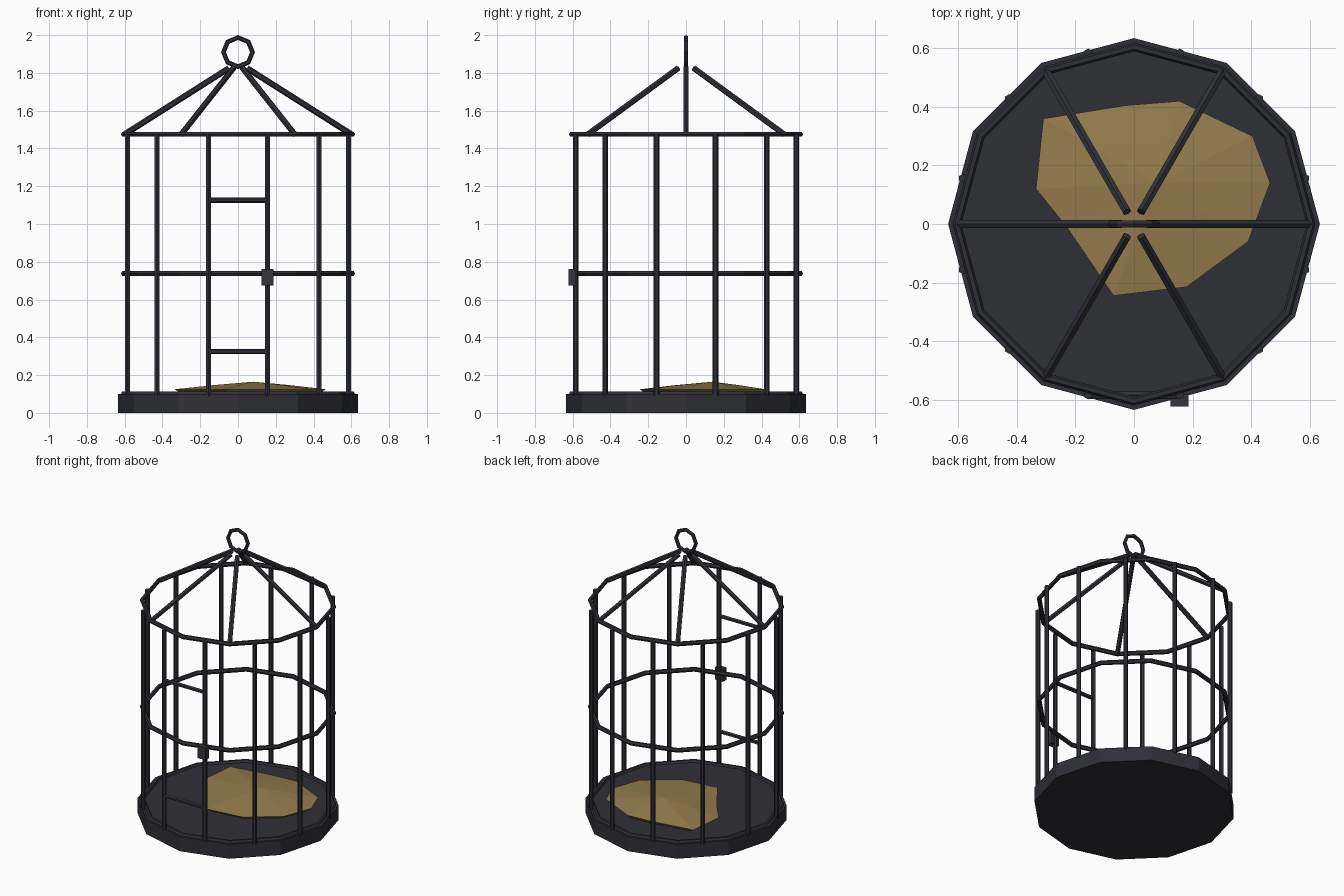
import bpy, bmesh, math
from mathutils import Vector

if "Cube" in bpy.data.objects:
    bpy.data.objects.remove(bpy.data.objects["Cube"])


def material(name, rgb):
    m = bpy.data.materials.new(name)
    m.diffuse_color = (*rgb, 1)
    m.use_nodes = True
    m.node_tree.nodes["Principled BSDF"].inputs["Base Color"].default_value = m.diffuse_color
    return m


IRON = material("dark iron", (0.028, 0.029, 0.038))
LATCH = material("latch iron", (0.036, 0.036, 0.042))
STRAW = material("dry straw", (0.30, 0.205, 0.075))
R = 0.605


def finish(name, mat):
    o = bpy.context.object
    o.name = name
    o.data.materials.append(mat)
    return o


def polar(r, deg, z):
    a = math.radians(deg)
    return Vector((r * math.cos(a), r * math.sin(a), z))


def rod(name, a, b, radius, sides=6):
    a, b = Vector(a), Vector(b)
    bpy.ops.mesh.primitive_cylinder_add(
        vertices=sides, radius=radius, depth=(b - a).length, location=(a + b) / 2,
        rotation=(b - a).to_track_quat('Z', 'Y').to_euler())
    return finish(name, IRON)


def ring(name, z, major, minor, segments, rotation=(0, 0, 0)):
    bpy.ops.mesh.primitive_torus_add(
        major_segments=segments, minor_segments=6, major_radius=major,
        minor_radius=minor, location=(0, 0, z), rotation=rotation)
    return finish(name, IRON)


# twelve-sided base plate
bpy.ops.mesh.primitive_cylinder_add(vertices=12, radius=0.635, depth=0.1, location=(0, 0, 0.05))
finish("base", IRON)

# hoops at floor, middle and top
for name, z in (("floor_hoop", 0.1), ("middle_hoop", 0.738), ("top_hoop", 1.475)):
    ring(name, z, R, 0.015, 12)

# upright bars
for i in range(12):
    d = 15 + 30 * i
    rod(f"bar_{i + 1}", polar(R, d, 0.09), polar(R, d, 1.475), 0.015)

# roof ribs
for i in range(6):
    rod(f"roof_rib_{i + 1}", polar(0.6, 60 * i, 1.475), polar(0.048, 60 * i, 1.825), 0.016)

# hanging ring
ring("hanging_ring", 1.91, 0.077, 0.013, 8, (math.pi / 2, 0, 0))

# door crossbars and latch
for name, z in (("door_bottom", 0.325), ("door_top", 1.125)):
    rod(name, (-0.157, -0.585, z), (0.157, -0.585, z), 0.014)
bpy.ops.mesh.primitive_cube_add(size=1, location=(0.156, -0.603, 0.718))
bpy.context.object.scale = (0.062, 0.04, 0.085)
finish("latch", LATCH)

# low faceted straw heap on the floor: scaled copies of one outline
outline = [(-0.31, 0.36), (-0.03, 0.405), (0.155, 0.42), (0.405, 0.30), (0.465, 0.14),
           (0.39, -0.06), (0.18, -0.215), (-0.07, -0.245), (-0.23, -0.01), (-0.335, 0.12)]
cx, cy = 0.08, 0.14
bm = bmesh.new()
loops = []
for s, z in ((0.9, 0.098), (1.0, 0.125), (0.5, 0.147)):
    loops.append([bm.verts.new((cx + (x - cx) * s, cy + (y - cy) * s, z)) for x, y in outline])
n = len(outline)
apex = bm.verts.new((cx, cy, 0.165))
for i in range(n):
    j = (i + 1) % n
    for lo, hi in zip(loops, loops[1:]):
        bm.faces.new((lo[i], lo[j], hi[j], hi[i]))
    bm.faces.new((loops[-1][i], loops[-1][j], apex))
bm.faces.new(loops[0])
bmesh.ops.recalc_face_normals(bm, faces=bm.faces)
mesh = bpy.data.meshes.new("straw_heap")
bm.to_mesh(mesh)
bm.free()
mesh.materials.append(STRAW)
bpy.context.collection.objects.link(bpy.data.objects.new("straw_heap", mesh))
